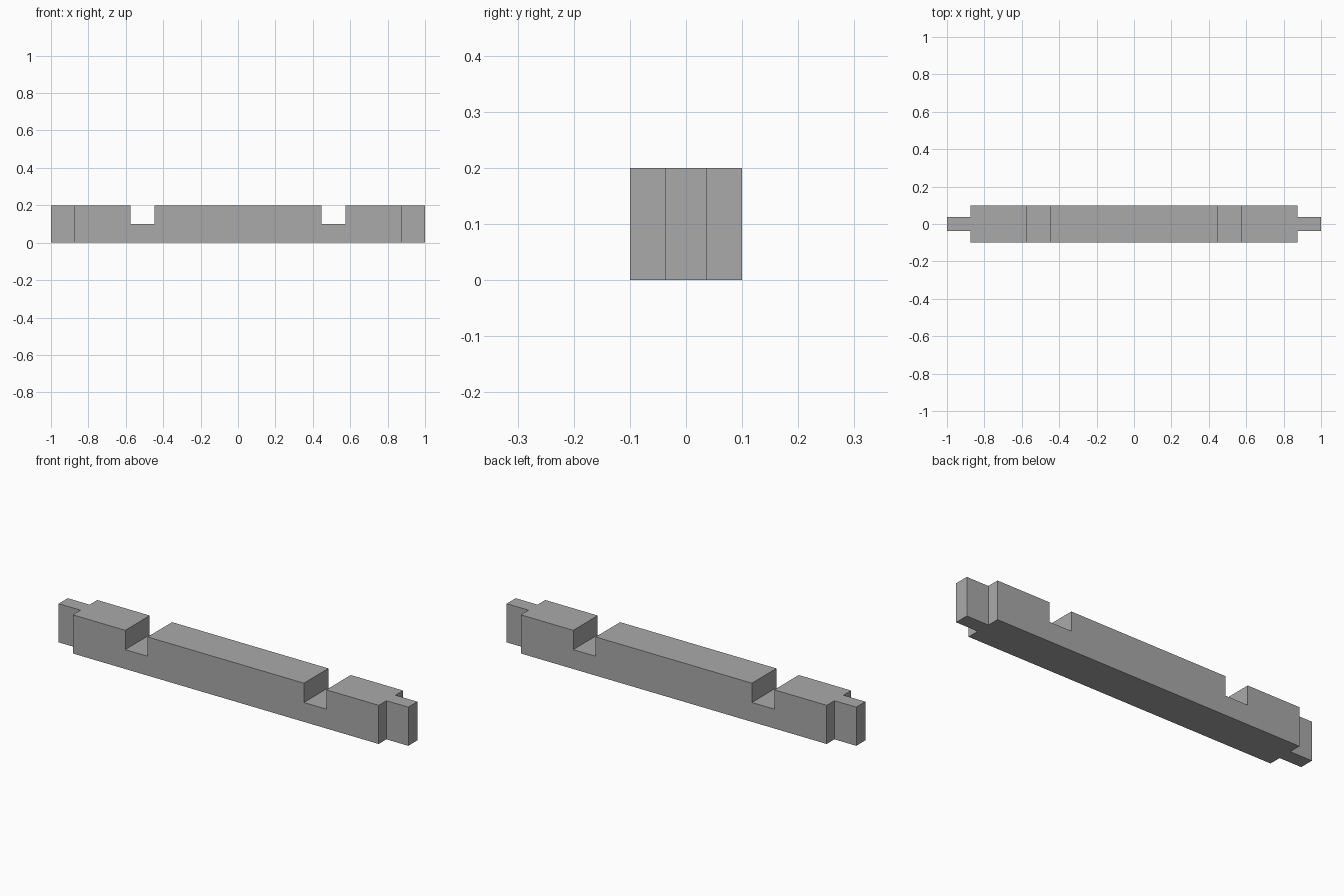
import bpy
import bmesh

if "Cube" in bpy.data.objects:
    bpy.data.objects.remove(bpy.data.objects["Cube"], do_unlink=True)

HALF_LENGTH, SHOULDER = 1.0, 0.875
HALF_WIDTH, TENON_HALF = 0.1, 0.037
HEIGHT, NOTCH_FLOOR = 0.2, 0.1
NOTCH_CENTRE, NOTCH_WIDTH = 0.511, 0.128

grey = bpy.data.materials.new("plain grey")
grey.use_nodes = True
colour = (0.4, 0.4, 0.4, 1)
grey.diffuse_color = colour
grey.node_tree.nodes["Principled BSDF"].inputs["Base Color"].default_value = colour


def extruded(name, outline, bottom, top):
    """Solid made by raising a plan outline from bottom to top."""
    bm = bmesh.new()
    base = bm.faces.new([bm.verts.new((x, y, bottom)) for x, y in outline])
    raised = bmesh.ops.extrude_face_region(bm, geom=[base])["geom"]
    verts = [v for v in raised if isinstance(v, bmesh.types.BMVert)]
    bmesh.ops.translate(bm, verts=verts, vec=(0, 0, top - bottom))
    bmesh.ops.recalc_face_normals(bm, faces=bm.faces)
    mesh = bpy.data.meshes.new(name)
    bm.to_mesh(mesh)
    bm.free()
    mesh.materials.append(grey)
    obj = bpy.data.objects.new(name, mesh)
    bpy.context.collection.objects.link(obj)
    return obj


# Beam with a centred tenon at each end
quarter = [(HALF_LENGTH, TENON_HALF), (SHOULDER, TENON_HALF), (SHOULDER, HALF_WIDTH)]
back = quarter + [(-x, y) for x, y in reversed(quarter)]
beam = extruded("notched_beam", back + [(x, -y) for x, y in reversed(back)], 0, HEIGHT)

# Two cross-lap notches in the top
for side, label in ((-1, "right"), (1, "left")):
    x0 = side * NOTCH_CENTRE - NOTCH_WIDTH / 2
    x1 = x0 + NOTCH_WIDTH
    w = HALF_WIDTH * 2
    cutter = extruded(label + "_notch_cutter",
                      [(x0, -w), (x1, -w), (x1, w), (x0, w)], NOTCH_FLOOR, HEIGHT * 2)
    cutter.hide_render = True
    cutter.hide_set(True)
    cut = beam.modifiers.new(label + " notch", "BOOLEAN")
    cut.operation = "DIFFERENCE"
    cut.solver = "EXACT"
    cut.object = cutter
